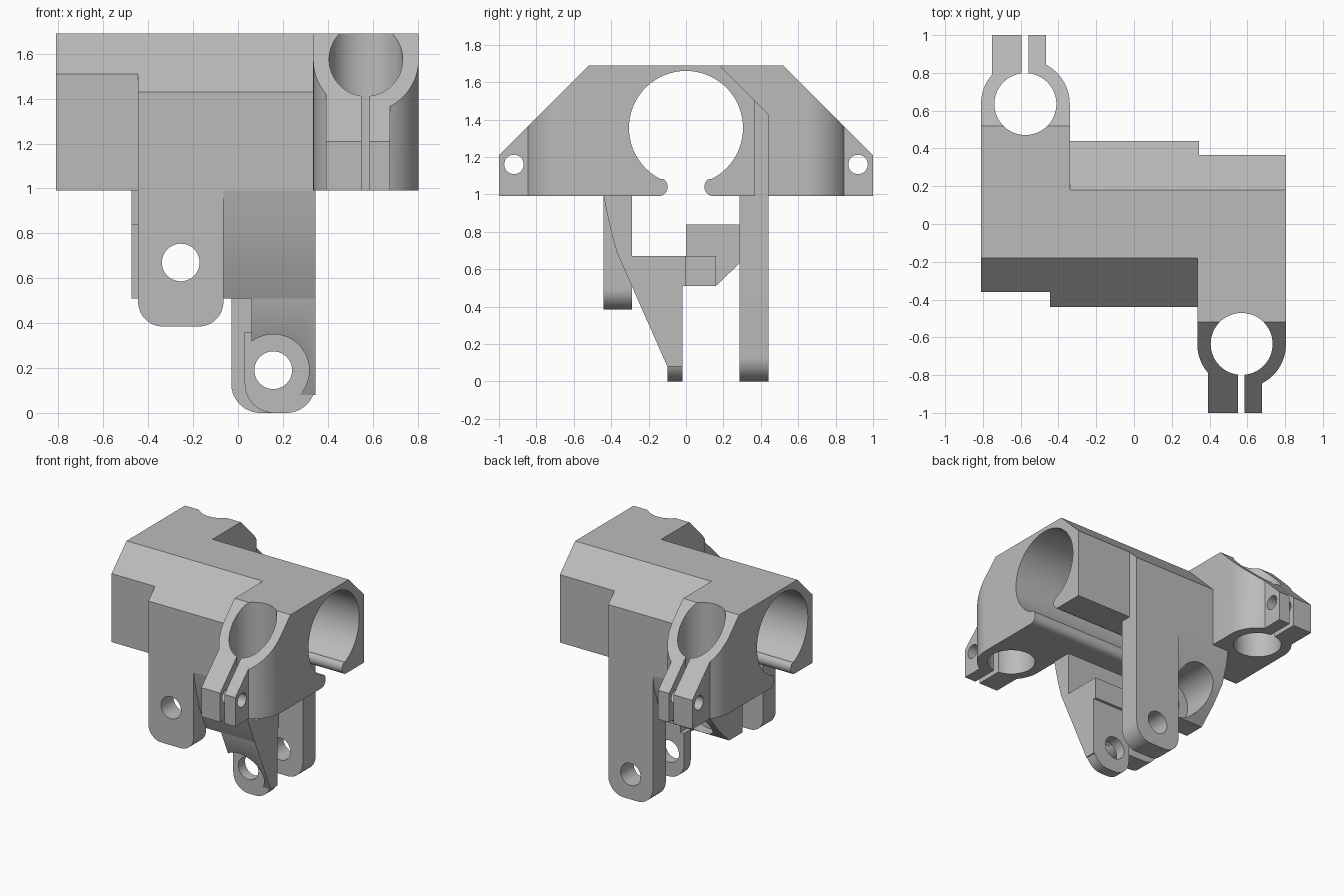
import bpy, bmesh
from math import sin, cos, pi, radians, atan2, sqrt

default = bpy.data.objects.get("Cube")
if default:
    bpy.data.objects.remove(default, do_unlink=True)

grey = bpy.data.materials.new("plain grey")
grey.use_nodes = True
grey.diffuse_color = (0.5, 0.5, 0.5, 1)
grey.node_tree.nodes["Principled BSDF"].inputs["Base Color"].default_value = (0.5, 0.5, 0.5, 1)


def arc(cx, cy, r, a0, a1, n=16):
    return [(cx + r * cos(a0 + (a1 - a0) * i / n), cy + r * sin(a0 + (a1 - a0) * i / n))
            for i in range(n + 1)]


def circle(cx, cy, r, n=64):
    return arc(cx, cy, r, 0, 2 * pi, n)[:-1]


def rect(a0, b0, a1, b1):
    return [(a0, b0), (a1, b0), (a1, b1), (a0, b1)]


def round_bottom(a0, b0, a1, b1, r):
    return ([(a1, b1), (a0, b1)] + arc(a0 + r, b0 + r, r, pi, 1.5 * pi)
            + arc(a1 - r, b0 + r, r, 1.5 * pi, 2 * pi))


def prism(name, axis, pts, lo, hi):
    """Extrude a 2D outline along an axis; outline uses the other two axes in order."""
    place = {"x": lambda p, h: (h, p[0], p[1]),
             "y": lambda p, h: (p[0], h, p[1]),
             "z": lambda p, h: (p[0], p[1], h)}[axis]
    bm = bmesh.new()
    low = [bm.verts.new(place(p, lo)) for p in pts]
    high = [bm.verts.new(place(p, hi)) for p in pts]
    bm.faces.new(low)
    bm.faces.new(high)
    for i in range(len(pts)):
        j = (i + 1) % len(pts)
        bm.faces.new((low[i], low[j], high[j], high[i]))
    bmesh.ops.recalc_face_normals(bm, faces=bm.faces)
    mesh = bpy.data.meshes.new(name)
    bm.to_mesh(mesh)
    bm.free()
    mesh.materials.append(grey)
    obj = bpy.data.objects.new(name, mesh)
    bpy.context.collection.objects.link(obj)
    return obj


def combine(base, others, operation):
    for other in others:
        bpy.context.view_layer.objects.active = base
        mod = base.modifiers.new("combine", "BOOLEAN")
        mod.operation, mod.solver, mod.object = operation, "EXACT", other
        bpy.ops.object.modifier_apply(modifier=mod.name)
        bpy.data.objects.remove(other, do_unlink=True)
    return base


BOTTOM, TOP = 0.99, 1.69


def beam_profile(front, back):
    return [(-front, BOTTOM), (back, BOTTOM), (back, TOP + 0.18 - back), (0.18, TOP),
            (-0.18, TOP), (-front, TOP + 0.18 - front)]


def clamp(name, cx, side):
    """Split clamp with a sloped top; side is the direction along y."""
    cy, r = 0.635, 0.235
    left, right = -0.178, 0.108
    a_right = atan2(sqrt(r * r - right * right), right)
    a_left = atan2(sqrt(r * r - left * left), left)
    plan = ([(r, 0)] + arc(0, cy, r, 0, a_right) + [(right, 1), (left, 1)]
            + arc(0, cy, r, a_left, pi) + [(-r, 0)])
    body = prism(name, "z", [(cx + u, side * v) for u, v in plan], BOTTOM, TOP)
    wedge = [(side * 0.52, TOP), (side * 1.02, 1.19), (side * 1.2, 1.19), (side * 1.2, 1.9),
             (side * 0.52, 1.9)]
    y0, y1 = sorted((side * 0.7, side * 1.1))
    return combine(body, [
        prism("slope_cut", "x", wedge, cx - 0.4, cx + 0.4),
        prism("bore_cut", "z", circle(cx, side * cy, 0.164), 0.8, 1.9),
        prism("slit_cut", "z", rect(cx - 0.02, y0, cx + 0.016, y1), 0.8, 1.9),
        prism("screw_cut", "x", circle(side * 0.92, 1.16, 0.052, 32), cx - 0.4, cx + 0.4),
    ], "DIFFERENCE")


# Main housing: stepped chamfered beam with a clamp on each side
housing = prism("housing", "x", beam_profile(0.36, 0.365), -0.81, 0.805)
combine(housing, [
    prism("front_step", "x", beam_profile(0.44, 0.3), -0.445, 0.4),
    prism("back_step", "x", beam_profile(0.3, 0.44), -0.4, 0.345),
    clamp("front_clamp", 0.57, -1),
    clamp("back_clamp", -0.575, 1),
], "UNION")

# Open bore along the beam, with rounded lips at the bottom slot
lip_y, lip_z, lip_r = 0.148, 1.04, 0.05
channel = (arc(0, 1.355, 0.305, radians(-63), radians(243), 72)
           + arc(-lip_y, lip_z, lip_r, radians(60), radians(-90), 12)
           + [(-lip_y, 0.9), (lip_y, 0.9)]
           + arc(lip_y, lip_z, lip_r, radians(270), radians(120), 12))
combine(housing, [prism("channel_cut", "x", channel, -1, 1)], "DIFFERENCE")

# Two hinge legs with rounded ends
X1, Z1, X2, Z2, HOLE = -0.255, 0.67, 0.157, 0.19, 0.084
front_leg = prism("front_leg", "y", round_bottom(-0.445, 0.385, -0.065, BOTTOM, 0.11), -0.44, -0.29)
back_leg = prism("back_leg", "y", round_bottom(-0.03, 0, 0.345, BOTTOM, 0.13), 0.285, 0.44)

# Front web: sloped wall that carries the low inner lug
front_web = prism("front_web", "x", [
    (-0.44, BOTTOM), (-0.425, 0.91), (-0.4, 0.8), (-0.37, 0.69), (-0.29, 0.51),
    (0, 0.51), (0, 0.67), (-0.29, 0.67), (-0.29, BOTTOM)], -0.065, 0.345)
front_brace = prism("front_brace", "x", [
    (-0.29, 0.51), (-0.1, 0.08), (-0.02, 0.08), (-0.02, 0.6), (-0.29, 0.6)], 0.06, 0.345)
combine(front_brace, [prism("recess_cut", "y", circle(X2, Z2, 0.16), -0.6, 0.1)], "DIFFERENCE")
low_lug = prism("low_lug", "y", round_bottom(0.03, 0, 0.345, 0.36, 0.13), -0.1, -0.02)

# Back web: sloped wall that carries the high inner lug
back_web = prism("back_web", "x", [
    (0.44, BOTTOM), (0.425, 0.89), (0.38, 0.75), (0.285, 0.63), (0.16, 0.51),
    (0, 0.51), (0, 0.84), (0.285, 0.84), (0.285, BOTTOM)], -0.475, -0.03)
combine(back_web, [prism("recess_cut", "y", circle(X1, Z1, 0.16), 0.08, 0.6)], "DIFFERENCE")
bridge = prism("bridge", "x", rect(-0.1, 0.51, 0.16, 0.67), -0.065, 0.06)

# Pivot holes through legs and lugs
for part, x, z in ((front_leg, X1, Z1), (back_web, X1, Z1), (back_leg, X2, Z2), (low_lug, X2, Z2)):
    combine(part, [prism("pivot_cut", "y", circle(x, z, HOLE, 40), -0.7, 0.7)], "DIFFERENCE")

# Smooth the round surfaces, keep edges sharp
bpy.ops.object.select_all(action="DESELECT")
for obj in (housing, front_leg, back_leg, front_web, front_brace, low_lug, back_web, bridge):
    obj.select_set(True)
bpy.context.view_layer.objects.active = housing
bpy.ops.object.shade_smooth_by_angle(angle=radians(25))
